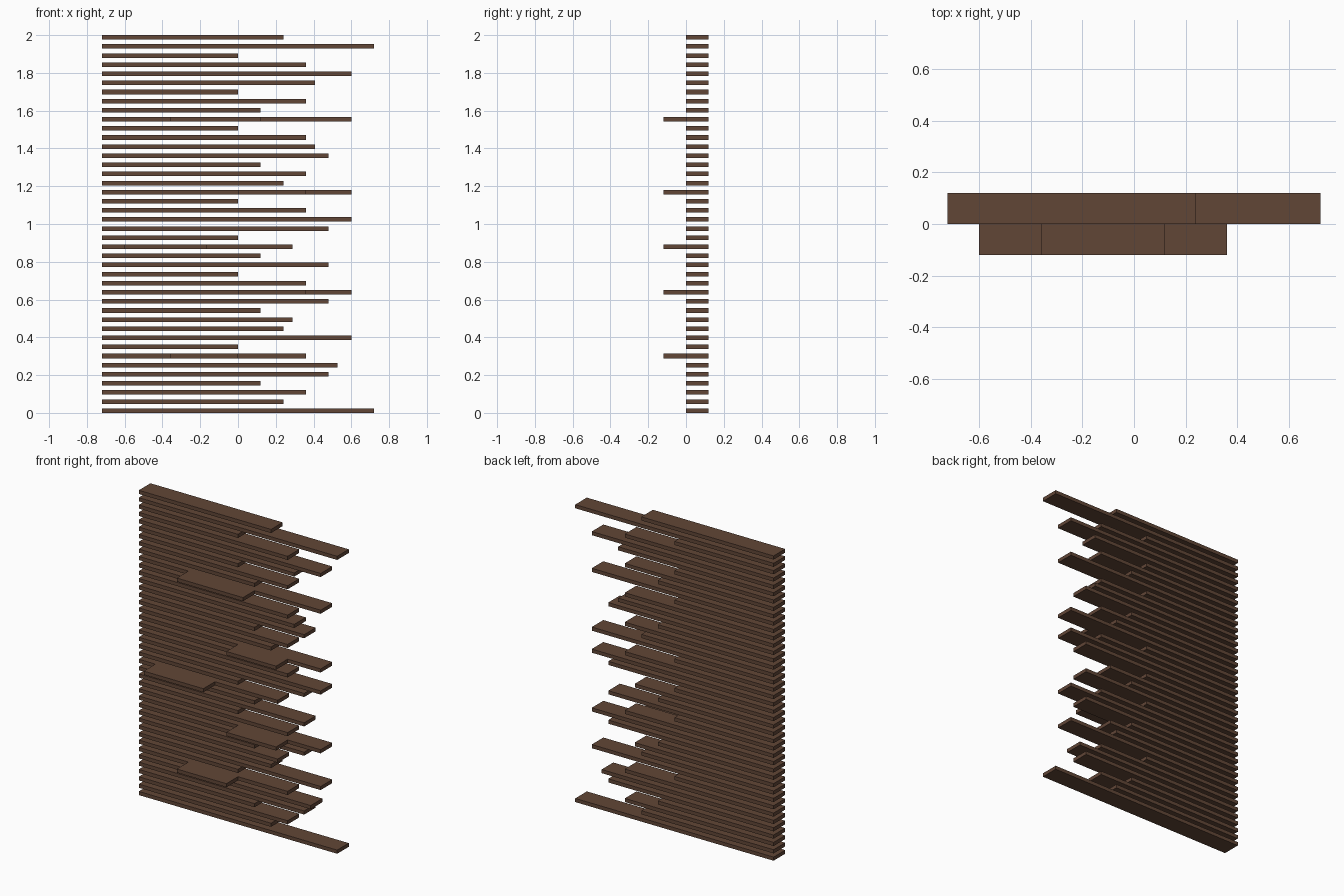
import bpy

if "Cube" in bpy.data.objects:
    bpy.data.objects.remove(bpy.data.objects["Cube"])

THICK = 0.024                      # slat thickness
PITCH = (2.0 - THICK) / 41         # vertical spacing
LEFT = -0.72                       # common flush edge
DEPTH = 0.12

wood = bpy.data.materials.new("dark_brown_wood")
wood.diffuse_color = (0.12, 0.061, 0.037, 1)
wood.use_nodes = True
wood.node_tree.nodes["Principled BSDF"].inputs["Base Color"].default_value = wood.diffuse_color


def board(name, x0, x1, y0, y1, row):
    """Flat box board at a given row."""
    z = row * PITCH + THICK / 2
    bpy.ops.mesh.primitive_cube_add(size=1)
    ob = bpy.context.object
    ob.name = name
    centre = ((x0 + x1) / 2, (y0 + y1) / 2, z)
    size = (x1 - x0, y1 - y0, THICK)
    for v in ob.data.vertices:
        v.co = [centre[i] + v.co[i] * size[i] for i in range(3)]
    ob.location = (0, 0, 0)
    ob.data.materials.append(wood)
    return ob


# Right ends of the slats, from bottom to top
ends = [0.72, 0.24, 0.36, 0.12, 0.48, 0.528, 0.36, 0, 0.6, 0.24, 0.288,
        0.12, 0.48, 0.6, 0.36, 0, 0.48, 0.12, 0.288, 0, 0.48, 0.6, 0.36, 0,
        0.6, 0.24, 0.36, 0.12, 0.48, 0.408, 0.36, 0, 0.6, 0.12, 0.36, 0,
        0.408, 0.6, 0.36, 0, 0.72, 0.24]
for row, end in enumerate(ends):
    board(f"slat_{row:02d}", LEFT, end, 0, DEPTH, row)

# Small shelves projecting forward: row -> x range
shelves = {6: (-0.36, 0), 13: (0, 0.36), 18: (-0.6, -0.168),
           24: (0, 0.36), 32: (-0.36, 0.12)}
for row, (x0, x1) in shelves.items():
    board(f"shelf_{row:02d}", x0, x1, -DEPTH, 0, row)
